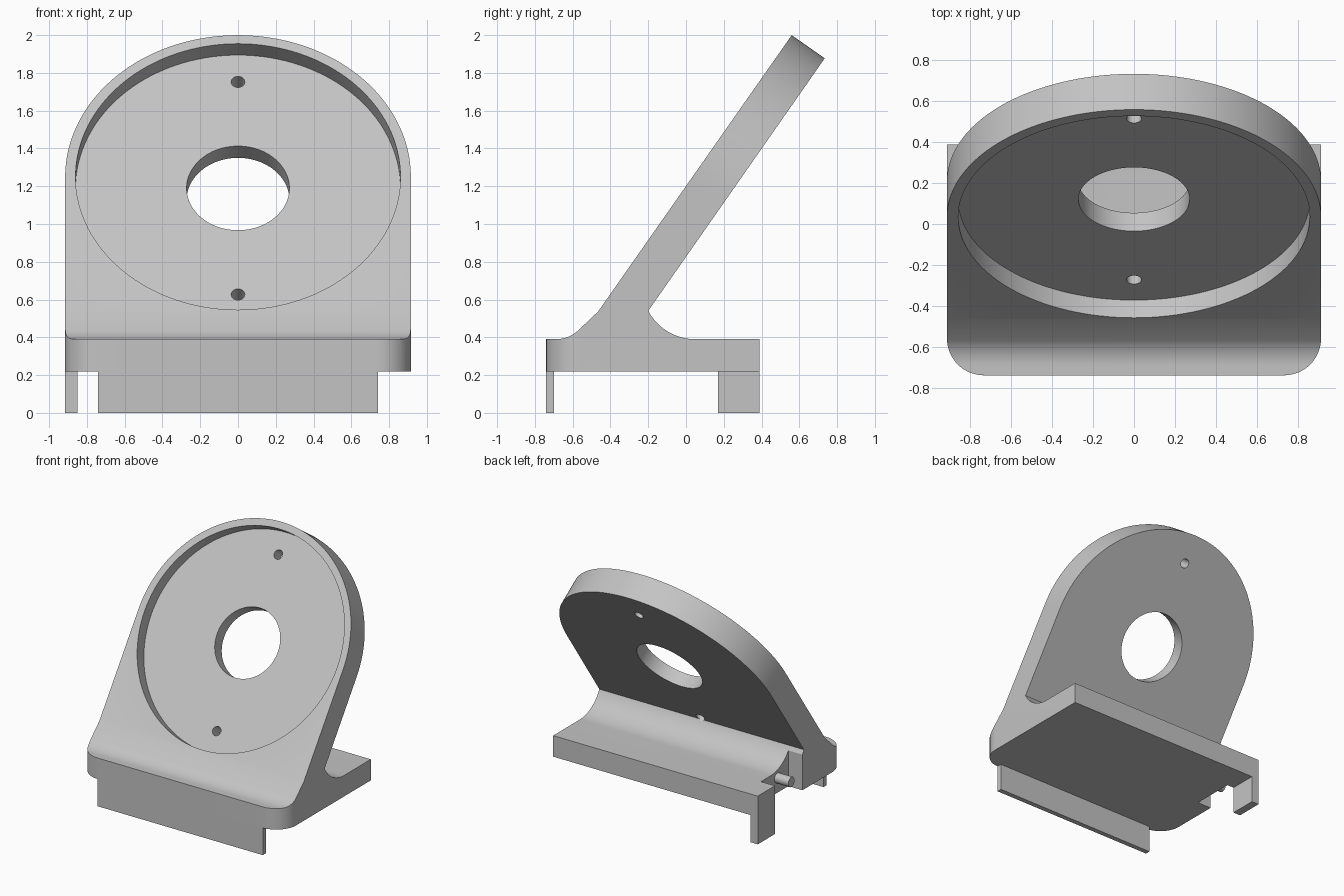
import bpy, bmesh
from math import sin, cos, pi, radians
from mathutils import Vector, Matrix

if "Cube" in bpy.data.objects:
    bpy.data.objects.remove(bpy.data.objects["Cube"])

W = 0.915                      # half width
TILT = radians(35)             # lean of the plate
CENTRE = Vector((0, 0.035, 1.25))
# plate frame: x across, y up the plate, z out of its front face
PLATE = Matrix.Translation(CENTRE) @ Matrix.Rotation(pi / 2 - TILT, 4, 'X')
# side frame: local (y, z) profile, extruded along world x
SIDE = Matrix(((0, 0, 1, 0), (1, 0, 0, 0), (0, 1, 0, 0), (0, 0, 0, 1)))

grey = bpy.data.materials.new("light grey")
grey.use_nodes = True
grey.diffuse_color = (0.55, 0.55, 0.55, 1)
grey.node_tree.nodes["Principled BSDF"].inputs["Base Color"].default_value = grey.diffuse_color


def arc(cx, cy, r, a, b, n=16):
    return [(cx + r * cos(radians(a + (b - a) * i / n)),
             cy + r * sin(radians(a + (b - a) * i / n))) for i in range(n + 1)]


def prism(name, outline, low, high, frame=Matrix()):
    """Extrude a flat outline from low to high along the frame's z."""
    bm = bmesh.new()
    face = bm.faces.new([bm.verts.new((x, y, low)) for x, y in outline])
    ext = bmesh.ops.extrude_face_region(bm, geom=[face])
    verts = [g for g in ext["geom"] if isinstance(g, bmesh.types.BMVert)]
    bmesh.ops.translate(bm, verts=verts, vec=(0, 0, high - low))
    bm.transform(frame)
    bmesh.ops.recalc_face_normals(bm, faces=bm.faces)
    mesh = bpy.data.meshes.new(name)
    bm.to_mesh(mesh)
    bm.free()
    mesh.materials.append(grey)
    obj = bpy.data.objects.new(name, mesh)
    bpy.context.collection.objects.link(obj)
    return obj


def box(name, x0, x1, y0, y1, z0, z1):
    return prism(name, [(x0, y0), (x1, y0), (x1, y1), (x0, y1)], z0, z1)


def disc(x, y, r, n=96):
    return arc(x, y, r, 0, 360, n)[:-1]


def carve(obj, cutter, operation='DIFFERENCE'):
    """Apply a boolean and discard the cutter."""
    mod = obj.modifiers.new("cut", 'BOOLEAN')
    mod.object, mod.operation, mod.solver = cutter, operation, 'EXACT'
    graph = bpy.context.evaluated_depsgraph_get()
    mesh = bpy.data.meshes.new_from_object(obj.evaluated_get(graph))
    obj.modifiers.clear()
    obj.data = mesh
    bpy.data.objects.remove(cutter)


# side profile: base slab, front and back fillets, leaning plate
up = Vector((sin(TILT), cos(TILT)))
front_top = Vector((0.035, 1.25)) + up * 1.2
back_top = front_top + Vector((cos(TILT), -sin(TILT))) * 0.213
profile = ([(-0.74, 0.22), (0.39, 0.22), (0.39, 0.39)]
           + arc(0.05, 0.673, 0.283, 270, 208)
           + [tuple(back_top), tuple(front_top), (-0.465, 0.537)]
           + arc(-0.69, 0.567, 0.177, 315, 270) + [(-0.74, 0.39)])
body = prism("stand_body", profile, -1, 1, SIDE)

# round top of the plate, then rounded front corners of the base
carve(body, prism("plate_outline", arc(0, 0, W, 0, 180, 96) + [(-W, -3), (W, -3)],
                  -2, 2, PLATE), 'INTERSECT')
R = 0.18
carve(body, prism("base_outline", arc(-W + R, -0.74 + R, R, 180, 270)
                  + arc(W - R, -0.74 + R, R, 270, 360) + [(W + 0.1, 1), (-W - 0.1, 1)],
                  -1, 3), 'INTERSECT')

# round recess, centre hole and two screw holes
carve(body, prism("recess", disc(0, 0, 0.86, 128), -0.105, 0.3, PLATE))
carve(body, prism("centre_hole", disc(0, 0, 0.272), -0.5, 0.3, PLATE))
for y in (-0.687, 0.687):
    carve(body, prism("screw_hole", disc(0, y, 0.036, 32), -0.32, 0.1, PLATE))

# cable notch in one side of the base
carve(body, box("side_notch", -1, -0.79, -0.18, 0.17, 0.1, 0.54))

# legs below the base and a small bar across the notch
front_lip = box("front_lip", -0.74, 0.74, -0.74, -0.70, 0, 0.22)
rear_leg = box("rear_leg", -W, -0.85, 0.17, 0.39, 0, 0.22)
notch_bar = prism("notch_bar", disc(-0.04, 0.34, 0.04, 24), -W, -0.78, SIDE)

for obj in (body, front_lip, rear_leg, notch_bar):
    bpy.ops.object.select_all(action='DESELECT')
    obj.select_set(True)
    bpy.context.view_layer.objects.active = obj
    bpy.ops.object.shade_smooth_by_angle(angle=radians(25))
